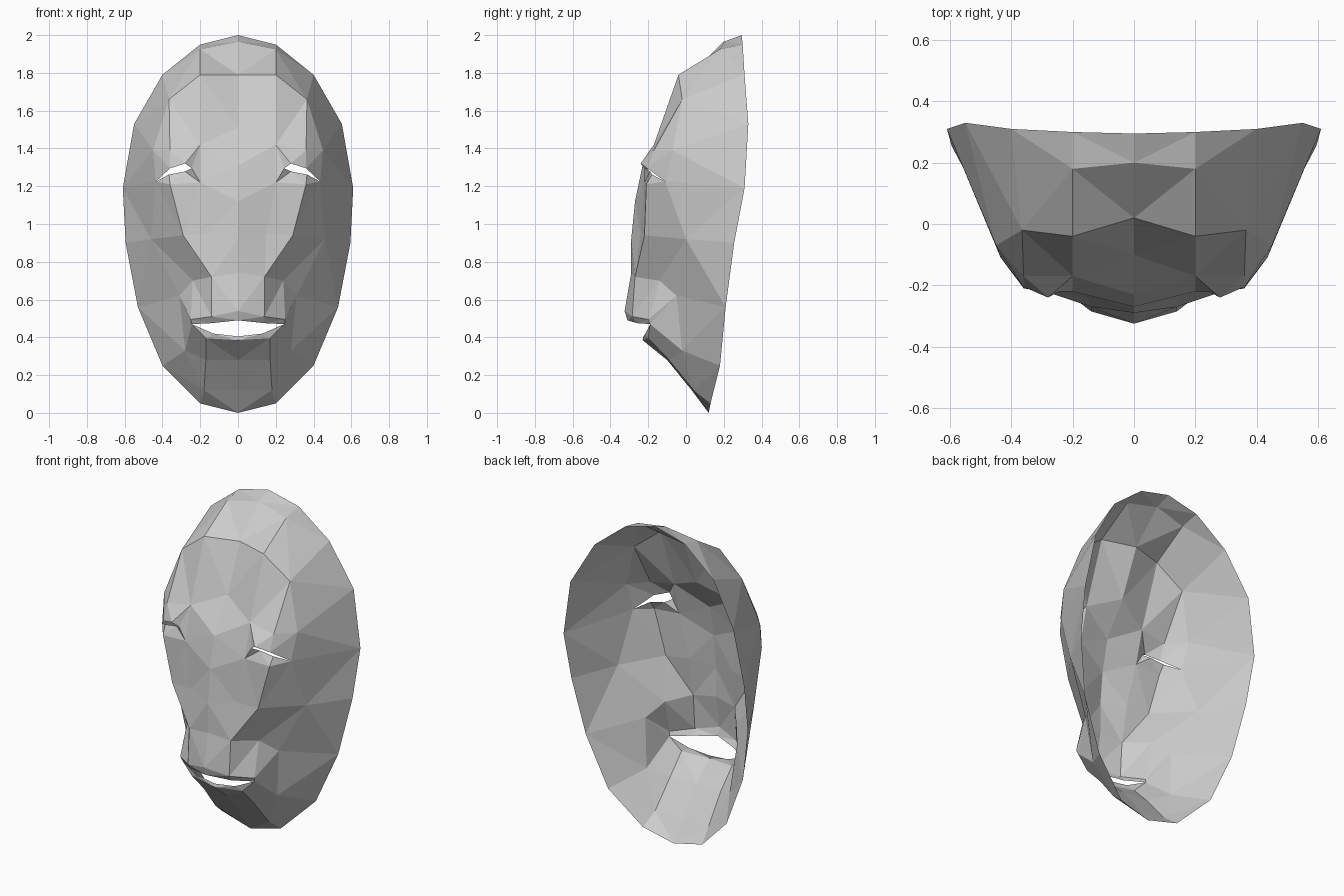
import bpy
import bmesh
from mathutils import Vector

default_cube = bpy.data.objects.get("Cube")
if default_cube:
    bpy.data.objects.remove(default_cube, do_unlink=True)

# One plain grey for the whole mask
grey = bpy.data.materials.new("plain_grey")
grey.use_nodes = True
colour = (0.6, 0.6, 0.6, 1)
grey.diffuse_color = colour
grey.node_tree.nodes["Principled BSDF"].inputs["Base Color"].default_value = colour


def bridge(bm, upper, lower):
    """Zip two cross-sections together with triangles, along the shorter diagonal."""
    i = j = 0
    while i < len(upper) - 1 or j < len(lower) - 1:
        if i == len(upper) - 1:
            step_upper = False
        elif j == len(lower) - 1:
            step_upper = True
        else:
            step_upper = ((upper[i + 1].co - lower[j].co).length
                          < (upper[i].co - lower[j + 1].co).length)
        if step_upper:
            corners = (upper[i], lower[j], upper[i + 1])
            i += 1
        else:
            corners = (upper[i], lower[j], lower[j + 1])
            j += 1
        # Sections that meet in a shared point leave no face there
        if len(set(corners)) == len(corners):
            bm.faces.new(corners)


def shell_part(name, sections):
    """Loft half-sections (centre to rim) into a thin sheet and mirror it."""
    bm = bmesh.new()
    known = {}

    def vertex(point):
        if point not in known:
            known[point] = bm.verts.new(Vector(point))
        return known[point]

    rows = [[vertex(point) for point in section] for section in sections]
    for upper, lower in zip(rows, rows[1:]):
        bridge(bm, upper, lower)

    mesh = bpy.data.meshes.new(name)
    bm.to_mesh(mesh)
    bm.free()
    mesh.materials.append(grey)
    part = bpy.data.objects.new(name, mesh)
    bpy.context.collection.objects.link(part)
    mirror = part.modifiers.new("Mirror", "MIRROR")
    mirror.use_clip = True
    return part


# Points where neighbouring parts meet
temple_rim = (.61, .31, 1.19)
eye_outer = (.435, -.11, 1.225)
eye_inner = (.245, -.22, 1.295)
nose_bridge = (0, -.23, 1.31)
nose_root = (.2, -.22, 1.22)
mouth_corner = (.245, -.19, .47)
cheek_fold = (.31, -.05, .62)
jaw_rim = (.53, .21, .56)
crown_rim = (.4, .31, 1.79)
chin_rim = (.2, .13, .05)

# Forehead, from the crown down to the upper eyelids
shell_part("forehead", [
    [(0, .295, 2), (.2, .3, 1.95), crown_rim],
    [(0, .2, 1.965), (.2, .18, 1.925), crown_rim],
    [(0, .02, 1.79), (.2, -.04, 1.79), (.365, -.02, 1.66), (.55, .33, 1.53)],
    [(0, -.1, 1.51), (.2, -.17, 1.42), (.36, -.17, 1.39), (.45, -.07, 1.39), temple_rim],
    [nose_bridge, nose_root, eye_inner, (.28, -.24, 1.32), (.36, -.205, 1.295),
     eye_outer, temple_rim],
])

# Nose, cheeks and upper lip, from the lower eyelids to the mouth opening
shell_part("nose_and_cheeks", [
    [nose_bridge, nose_root, eye_inner, (.28, -.19, 1.278), (.365, -.18, 1.262),
     eye_outer, temple_rim],
    [(0, -.27, 1.12), nose_root, (.36, -.21, 1.21), eye_outer, temple_rim],
    [(0, -.29, .92), (.15, -.24, .95), (.29, -.22, .94), (.46, 0, .92), (.595, .255, .9)],
    [(0, -.29, .74), (.14, -.27, .72), (.24, -.14, .7), cheek_fold, jaw_rim],
    [(0, -.325, .54), (.14, -.285, .51), (.25, -.2, .495), cheek_fold, jaw_rim],
    [(0, -.31, .49), (.14, -.26, .475), mouth_corner, cheek_fold, jaw_rim],
])

# Lower lip, jaw and chin
shell_part("jaw_and_chin", [
    [(0, -.225, .405), (.13, -.215, .42), mouth_corner, cheek_fold, jaw_rim],
    [(0, -.23, .385), (.17, -.2, .395), mouth_corner, cheek_fold, jaw_rim],
    [(0, -.1, .28), (.17, -.09, .28), (.28, -.02, .33), (.4, .18, .25)],
    [(0, .03, .12), (.18, .04, .12), chin_rim],
    [(0, .12, 0), chin_rim],
])
